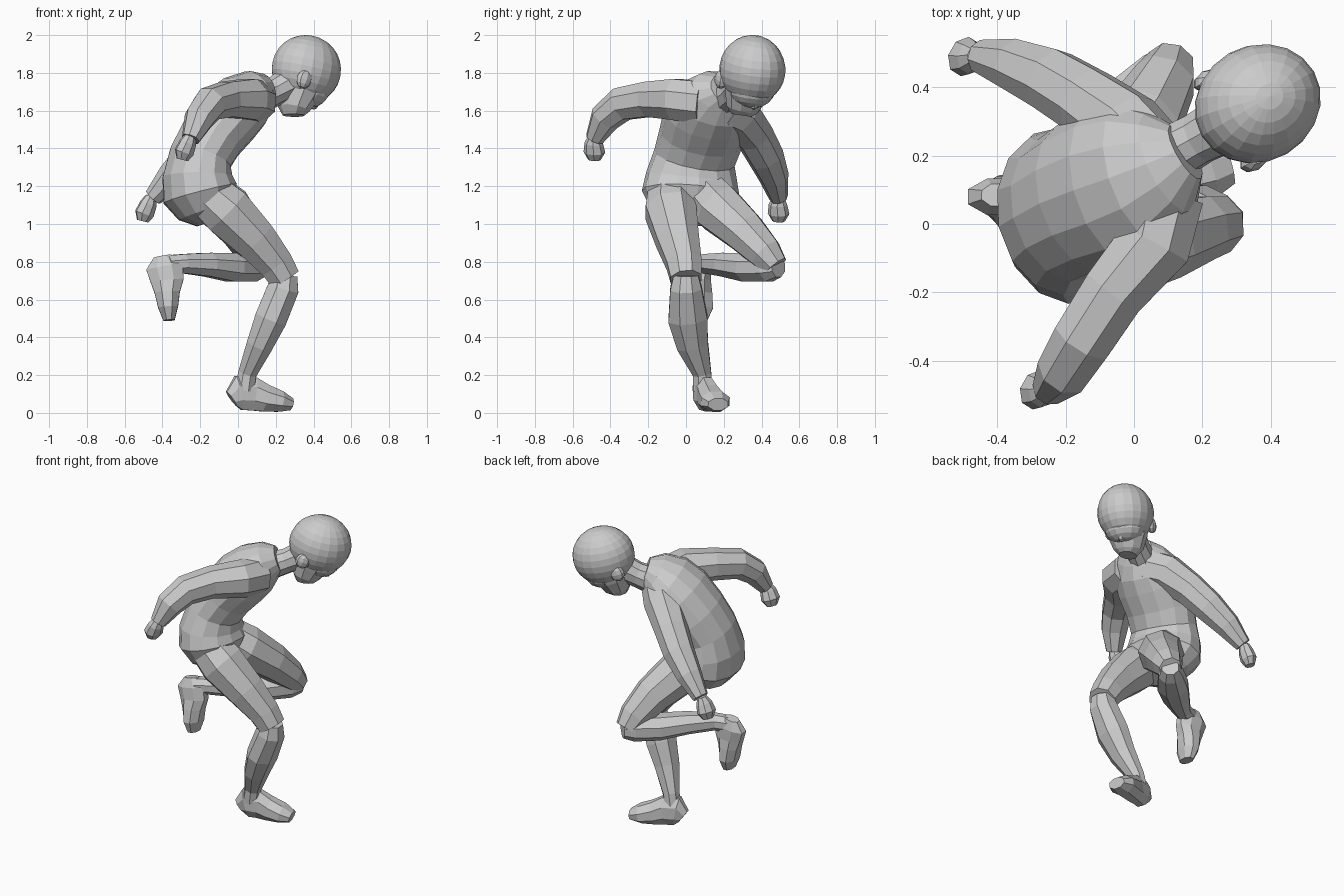
import bpy, bmesh, math
from mathutils import Vector, Matrix


def finish(name, bm):
    bmesh.ops.recalc_face_normals(bm, faces=bm.faces)
    me = bpy.data.meshes.new(name)
    bm.to_mesh(me)
    bm.free()
    ob = bpy.data.objects.new(name, me)
    bpy.context.collection.objects.link(ob)
    return ob


def loft(name, rings, side=(0, 1, 0), n=8):
    """Skin oval rings (x, y, z, half width along side, half depth)."""
    bm = bmesh.new()
    pts = [Vector(r[:3]) for r in rings]
    loops = []
    for i, r in enumerate(rings):
        t = (pts[min(i + 1, len(pts) - 1)] - pts[max(i - 1, 0)]).normalized()
        u = Vector(side)
        u = (u - t * u.dot(t)).normalized()
        v = t.cross(u)
        a, b = r[3], r[-1]
        loops.append([bm.verts.new(pts[i] + u * a * math.cos(k) + v * b * math.sin(k))
                      for k in (math.tau * (j + 0.5) / n for j in range(n))])
    for p, q in zip(loops, loops[1:]):
        for j in range(n):
            k = (j + 1) % n
            bm.faces.new((p[j], p[k], q[k], q[j]))
    bm.faces.new(loops[0])
    bm.faces.new(loops[-1])
    return finish(name, bm)


def ball(name, center, x_axis, z_axis, size, seg=20, rows=14):
    """Ellipsoid whose local x and z follow the given axes."""
    z = Vector(z_axis).normalized()
    y = z.cross(Vector(x_axis)).normalized()
    x = y.cross(z)
    rot = Matrix((x, y, z)).transposed().to_4x4()
    m = Matrix.Translation(center) @ rot @ Matrix.Diagonal((*size, 1))
    bm = bmesh.new()
    bmesh.ops.create_uvsphere(bm, u_segments=seg, v_segments=rows, radius=1, matrix=m)
    return finish(name, bm)


FACING = (0.87, 0.5, -0.3)
ACROSS = (-0.4, 0.9, -0.1)

# Torso from the seat up to the collar, bent toward the head
loft("torso", [(-0.15, 0.02, 1.01, 0.10, 0.07), (-0.17, 0.02, 1.07, 0.21, 0.15),
               (-0.20, 0.025, 1.16, 0.262, 0.20), (-0.215, 0.03, 1.25, 0.245, 0.185),
               (-0.20, 0.045, 1.35, 0.22, 0.168), (-0.14, 0.08, 1.46, 0.228, 0.172),
               (-0.05, 0.115, 1.57, 0.238, 0.178), (0.03, 0.145, 1.645, 0.22, 0.165),
               (0.10, 0.18, 1.70, 0.16, 0.125), (0.15, 0.21, 1.72, 0.09, 0.08)],
     side=(-0.2, 0.95, -0.08), n=14)

# Neck, head, face, jaw and nose
loft("neck", [(0.10, 0.20, 1.66, 0.085, 0.085), (0.19, 0.25, 1.70, 0.078, 0.078),
              (0.30, 0.31, 1.76, 0.09, 0.09)], side=ACROSS, n=10)
ball("cranium", (0.362, 0.352, 1.818), FACING, (0.2, 0.12, 1), (0.19, 0.17, 0.182))
ball("face", (0.365, 0.35, 1.715), FACING, (0.2, 0.12, 1), (0.12, 0.125, 0.10), 14, 10)
loft("jaw", [(0.34, 0.335, 1.76, 0.14, 0.13), (0.315, 0.32, 1.68, 0.118, 0.11),
             (0.295, 0.30, 1.61, 0.09, 0.085), (0.295, 0.295, 1.575, 0.055, 0.06)],
     side=(-0.5, 0.87, 0), n=10)
ball("nose", (0.40, 0.36, 1.64), FACING, (0, 0, 1), (0.03, 0.025, 0.035), 6, 5)

# Ears on both sides of the head
for label, c in (("right_ear", (0.35, 0.185, 1.765)), ("left_ear", (0.215, 0.42, 1.76))):
    ball(label, c, FACING, (0.3, 0.17, 1), (0.045, 0.03, 0.05), 8, 6)

# Sleeved arms
loft("right_arm", [(0.09, 0.08, 1.645, 0.12), (0.06, -0.06, 1.66, 0.117),
                   (-0.06, -0.20, 1.66, 0.10), (-0.15, -0.34, 1.635, 0.094),
                   (-0.205, -0.43, 1.56, 0.083), (-0.25, -0.485, 1.45, 0.05)], side=(0.7, -0.5, 0))
loft("left_arm", [(0.04, 0.20, 1.62, 0.12), (-0.03, 0.28, 1.575, 0.12),
                  (-0.14, 0.36, 1.47, 0.105), (-0.24, 0.42, 1.36, 0.098),
                  (-0.35, 0.465, 1.25, 0.08), (-0.45, 0.49, 1.14, 0.05)], side=(0.3, 0.9, 0))

# Closed hands
for label, (x, y, z) in (("right_hand", (-0.25, -0.485, 1.47)), ("left_hand", (-0.46, 0.49, 1.145))):
    loft(label, [(x, y, z, 0.03), (x - 0.015, y - 0.003, z - 0.04, 0.05, 0.045),
                 (x - 0.035, y, z - 0.09, 0.06, 0.05), (x - 0.045, y, z - 0.13, 0.035, 0.03)],
         side=(0.5, 0.8, 0))

# Standing leg
loft("right_thigh", [(-0.15, -0.08, 1.15, 0.13), (-0.06, -0.08, 1.07, 0.145),
                     (0.09, -0.045, 0.92, 0.122), (0.20, -0.01, 0.79, 0.10),
                     (0.25, 0.0, 0.71, 0.088)])
loft("right_shin", [(0.25, 0.0, 0.73, 0.07), (0.24, 0.0, 0.66, 0.09),
                    (0.175, 0.01, 0.50, 0.112, 0.092), (0.115, 0.035, 0.36, 0.09, 0.075),
                    (0.05, 0.085, 0.21, 0.053), (0.035, 0.09, 0.12, 0.055)])
loft("right_foot", [(-0.035, 0.075, 0.075, 0.035, 0.05), (0.005, 0.085, 0.105, 0.055, 0.10),
                    (0.08, 0.11, 0.10, 0.058, 0.095), (0.14, 0.13, 0.078, 0.072, 0.078),
                    (0.22, 0.155, 0.06, 0.085, 0.06), (0.28, 0.17, 0.045, 0.058, 0.035)],
     side=(-0.3, 0.95, 0))

# Raised leg folded back behind the body
loft("left_thigh", [(-0.15, 0.11, 1.15, 0.13), (-0.07, 0.17, 1.085, 0.14),
                    (0.03, 0.31, 0.96, 0.118), (0.09, 0.42, 0.845, 0.095),
                    (0.11, 0.475, 0.775, 0.07)], side=(1, 0, 0))
loft("left_shin", [(0.125, 0.49, 0.77, 0.055), (0.08, 0.44, 0.77, 0.08),
                   (-0.03, 0.33, 0.77, 0.10, 0.082), (-0.16, 0.21, 0.785, 0.085, 0.068),
                   (-0.29, 0.11, 0.79, 0.055), (-0.37, 0.08, 0.785, 0.053)], side=(0.7, -0.7, 0))
loft("left_foot", [(-0.40, 0.085, 0.83, 0.035, 0.05), (-0.39, 0.08, 0.775, 0.058, 0.105),
                   (-0.375, 0.075, 0.70, 0.062, 0.095), (-0.375, 0.07, 0.64, 0.075, 0.073),
                   (-0.37, 0.065, 0.56, 0.085, 0.057), (-0.365, 0.06, 0.49, 0.055, 0.032)])
